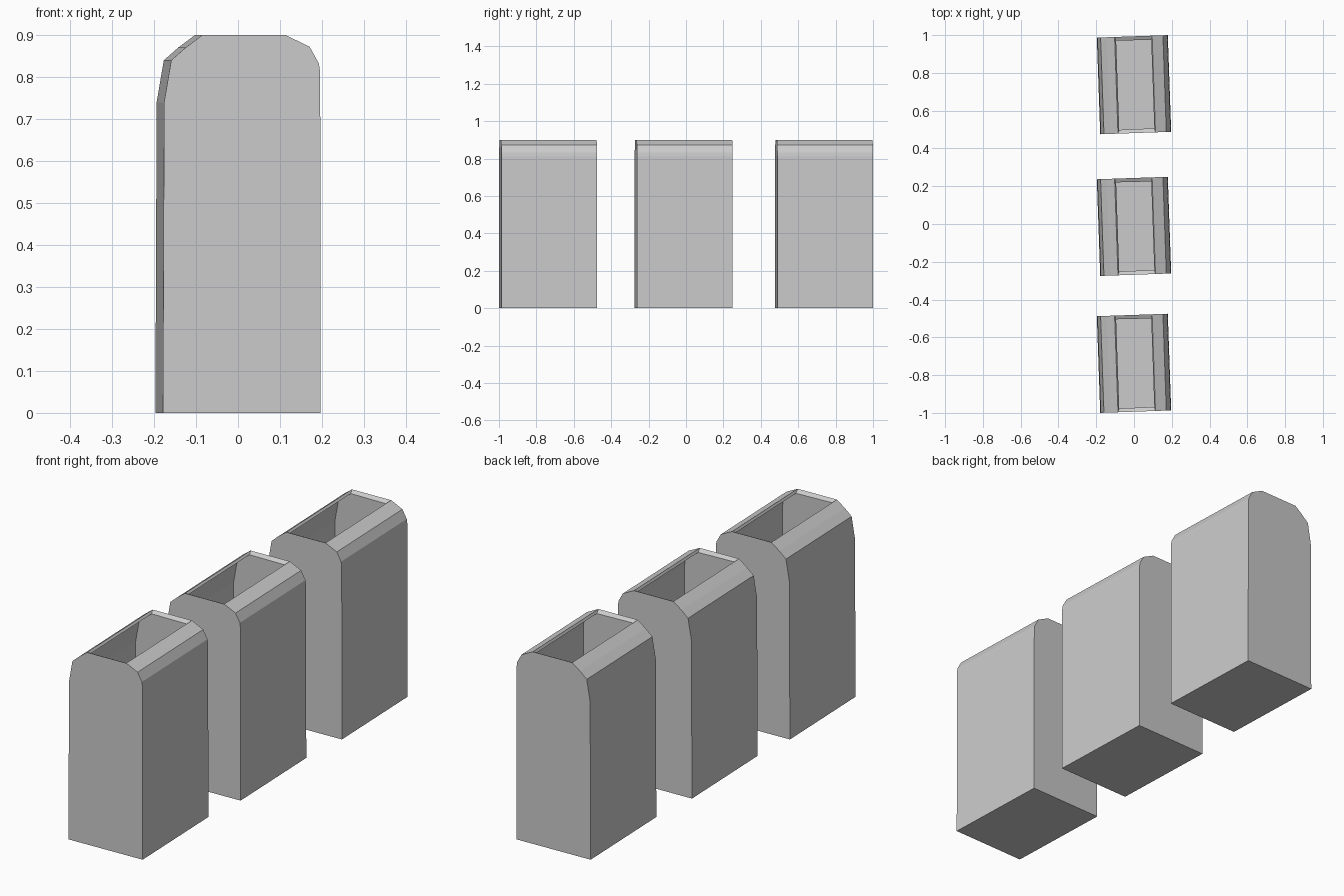
import bpy, bmesh, math

if "Cube" in bpy.data.objects:
    bpy.data.objects.remove(bpy.data.objects["Cube"])

DEPTH = 0.512
# Front outline of a bin, counter-clockwise from bottom left
OUTLINE = [(-0.188, 0), (0.188, 0), (0.187, 0.81), (0.184, 0.832), (0.162, 0.872),
           (0.105, 0.9), (-0.094, 0.9), (-0.134, 0.87), (-0.168, 0.84), (-0.185, 0.74)]


def make_bin(name, y):
    # Extrude the outline, leaving the flat top open
    bm = bmesh.new()
    front = [bm.verts.new((x, -DEPTH / 2, z)) for x, z in OUTLINE]
    back = [bm.verts.new((x, DEPTH / 2, z)) for x, z in OUTLINE]
    bm.faces.new(front)
    bm.faces.new(back[::-1])
    n = len(OUTLINE)
    for i in range(n):
        j = (i + 1) % n
        if i != 5:
            bm.faces.new((front[j], front[i], back[i], back[j]))
    bm.normal_update()
    mesh = bpy.data.meshes.new(name)
    bm.to_mesh(mesh)
    bm.free()
    ob = bpy.data.objects.new(name, mesh)
    bpy.context.collection.objects.link(ob)
    ob.location = (0, y, 0)
    ob.rotation_euler.z = math.radians(2)
    # Thin walls around the open top
    wall = ob.modifiers.new("wall_thickness", 'SOLIDIFY')
    wall.thickness = 0.014
    wall.offset = -1
    wall.use_even_offset = True
    return ob


# Row of three open bins, each turned slightly
for name, y in (("front_bin", -0.7375), ("middle_bin", -0.0125), ("back_bin", 0.7375)):
    make_bin(name, y)
